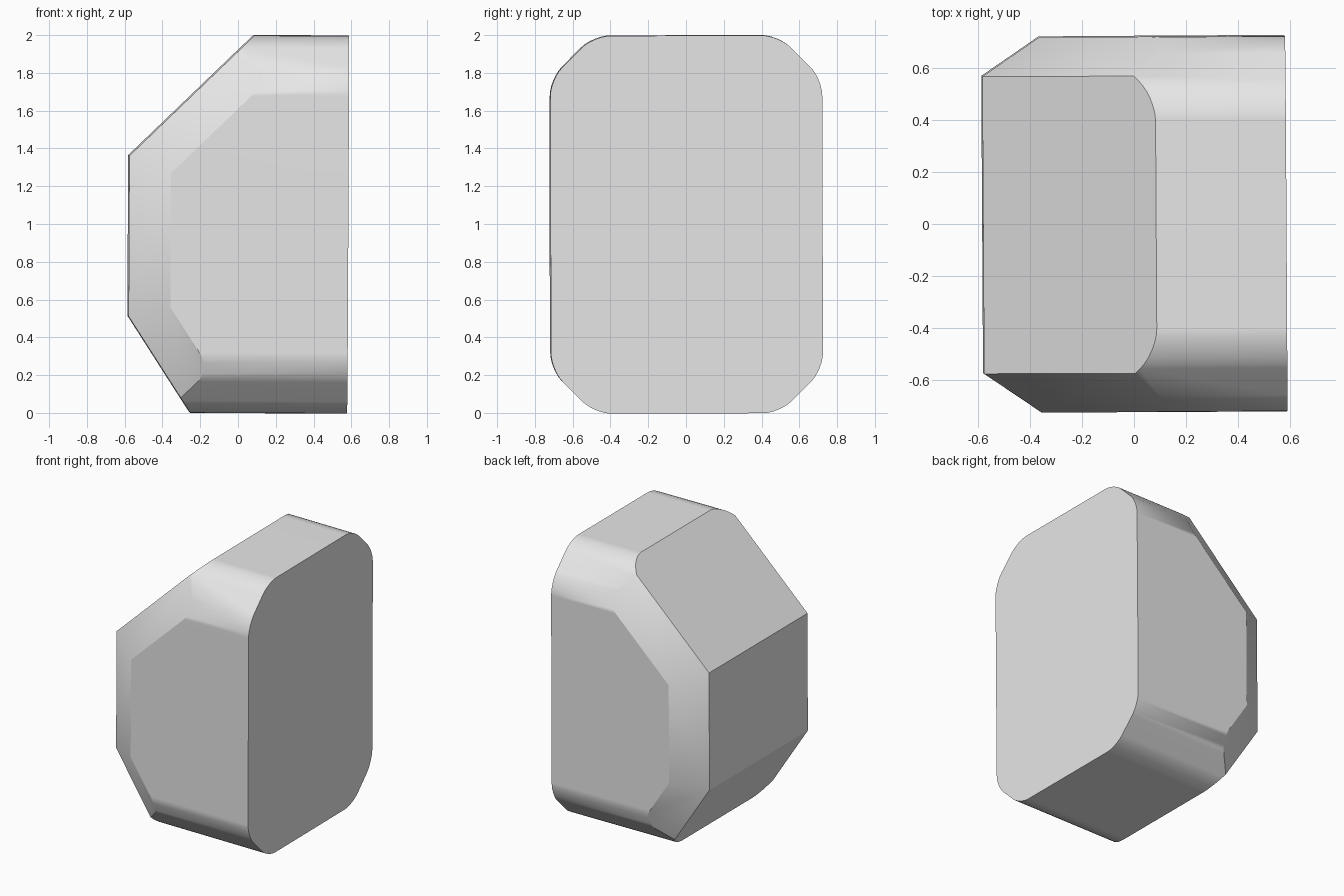
import bpy
import bmesh
import math
from mathutils import Vector, Euler

cube = bpy.data.objects.get("Cube")
if cube:
    bpy.data.objects.remove(cube, do_unlink=True)

HALF_X, HALF_Y, HEIGHT = 0.58, 0.72, 2.0

mat = bpy.data.materials.new("plain grey")
mat.use_nodes = True
grey = (0.8, 0.8, 0.8, 1)
mat.diffuse_color = grey
mat.node_tree.nodes["Principled BSDF"].inputs["Base Color"].default_value = grey

# Plain box standing on the ground
bm = bmesh.new()
bmesh.ops.create_cube(bm, size=1)
for v in bm.verts:
    v.co = Vector((v.co.x * 2 * HALF_X, v.co.y * 2 * HALF_Y, (v.co.z + 0.5) * HEIGHT))


def long_edges():
    """Edges running along x between two long faces."""
    return [e for e in bm.edges
            if abs((e.verts[0].co - e.verts[1].co).normalized().x) > 0.99]


# Chamfer the long corners, then round the chamfer's edges
bmesh.ops.bevel(bm, geom=long_edges(), offset=0.23, segments=1, affect='EDGES')
bmesh.ops.bevel(bm, geom=long_edges(), offset=0.09, segments=6, profile=0.5,
                affect='EDGES')


def slice_off(point, normal):
    """Remove everything beyond the plane and cap the cut."""
    result = bmesh.ops.bisect_plane(
        bm, geom=bm.verts[:] + bm.edges[:] + bm.faces[:], dist=1e-5,
        plane_co=point, plane_no=normal, clear_outer=True)
    rim = [g for g in result["geom_cut"] if isinstance(g, bmesh.types.BMEdge)]
    bmesh.ops.contextual_create(bm, geom=rim)


# Upper and lower slopes of the left-hand end, as directions in the xz plane
upper = Vector((0.66, 0, 0.64))
lower = Vector((0.33, 0, -0.51))
upright = Vector((0, 0, 1))
top_corner = Vector((-HALF_X, 0, 1.36))
low_corner = Vector((-HALF_X, 0, 0.51))
slice_off(top_corner, Vector((-upper.z, 0, upper.x)))
slice_off(low_corner, Vector((lower.z, 0, -lower.x)))

# Slanted borders around the sloping end, on both sides
for side in (-1, 1):
    for corner, run, inner_z in ((top_corner, upright, 1.36),
                                 (top_corner, upper, 1.27),
                                 (low_corner, lower, 0.56)):
        start = corner + Vector((0, side * 0.57, 0))
        inner = Vector((-0.36, side * HALF_Y, inner_z))
        normal = run.cross(inner - start).normalized()
        if normal.y * side < 0:
            normal.negate()
        slice_off(start, normal)

bmesh.ops.remove_doubles(bm, verts=bm.verts[:], dist=1e-4)
bmesh.ops.recalc_face_normals(bm, faces=bm.faces[:])

# Very slight lean of the whole block about its middle
middle = Vector((0, 0, HEIGHT / 2))
lean = Euler((0.003, 0.005, 0.006)).to_matrix()
bmesh.ops.rotate(bm, verts=bm.verts[:], cent=middle, matrix=lean)

mesh = bpy.data.meshes.new("faceted_block")
bm.to_mesh(mesh)
bm.free()
mesh.materials.append(mat)
block = bpy.data.objects.new("faceted_block", mesh)
bpy.context.collection.objects.link(block)

# Smooth rounded corners, crisp facets
bpy.ops.object.select_all(action='DESELECT')
block.select_set(True)
bpy.context.view_layer.objects.active = block
bpy.ops.object.shade_smooth_by_angle(angle=math.radians(30))
weighted = block.modifiers.new("flat facets", 'WEIGHTED_NORMAL')
weighted.keep_sharp = True
